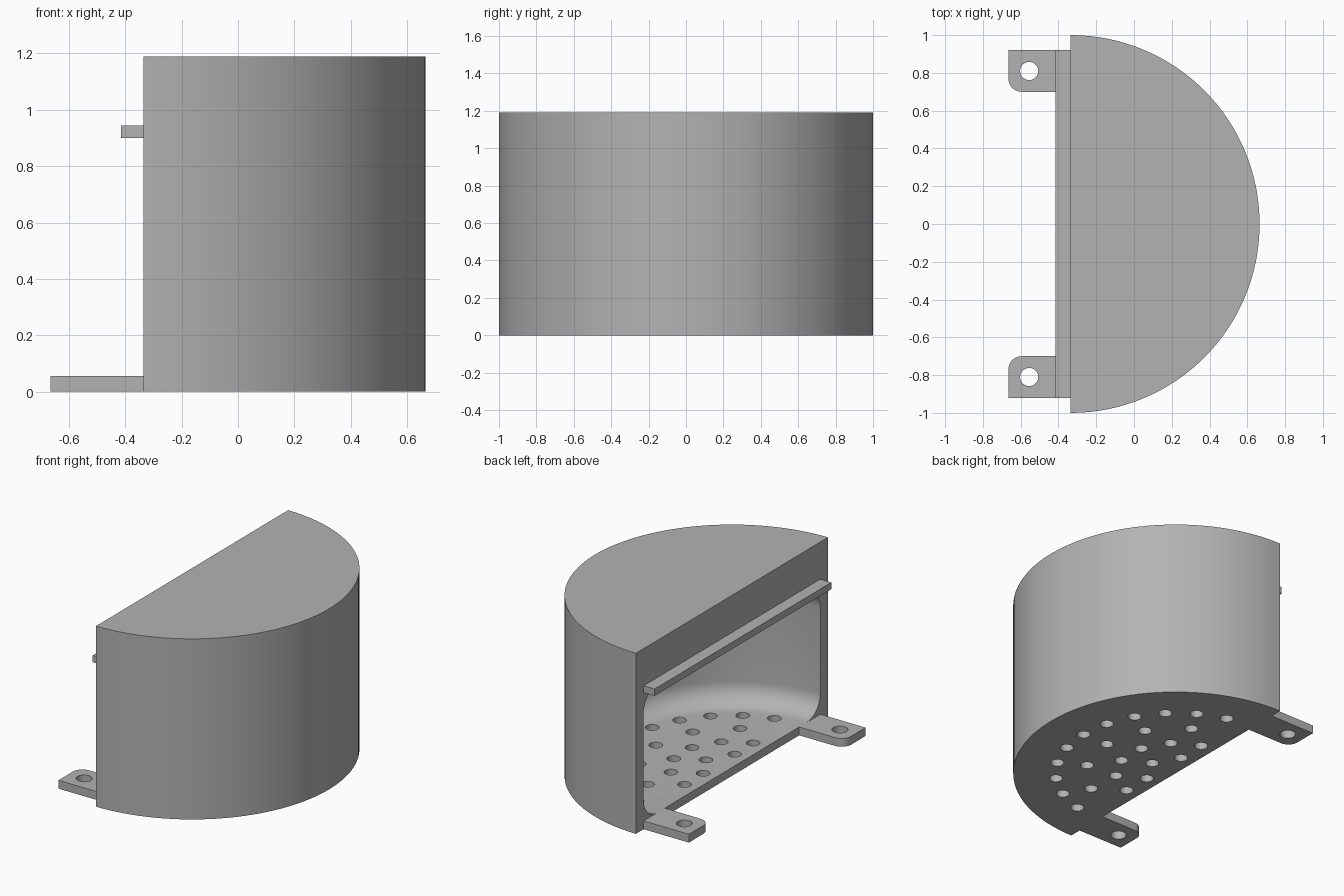
import bpy, bmesh, math
from mathutils import Matrix, Vector

if "Cube" in bpy.data.objects:
    bpy.data.objects.remove(bpy.data.objects["Cube"])

FLAT_X = -0.335          # plane of the open side, holds the drum axis
HEIGHT = 1.19
FLOOR = 0.055
INNER = 0.92
CEILING = 0.9
FILLET = 0.14

grey = bpy.data.materials.new("plain_grey")
grey.use_nodes = True
colour = (0.45, 0.45, 0.45, 1)
grey.diffuse_color = colour
grey.node_tree.nodes["Principled BSDF"].inputs["Base Color"].default_value = colour


def make_object(name, bm):
    bmesh.ops.recalc_face_normals(bm, faces=bm.faces)
    mesh = bpy.data.meshes.new(name)
    bm.to_mesh(mesh)
    bm.free()
    mesh.materials.append(grey)
    obj = bpy.data.objects.new(name, mesh)
    bpy.context.collection.objects.link(obj)
    return obj


def arc(cx, cy, r, start, end, steps):
    angles = [math.radians(start + (end - start) * i / steps) for i in range(steps + 1)]
    return [(cx + r * math.cos(a), cy + r * math.sin(a)) for a in angles]


def extrude_outline(name, outline, z0, z1):
    bm = bmesh.new()
    face = bm.faces.new([bm.verts.new((x, y, z0)) for x, y in outline])
    top = bmesh.ops.extrude_face_region(bm, geom=[face])
    verts = [v for v in top["geom"] if isinstance(v, bmesh.types.BMVert)]
    bmesh.ops.translate(bm, verts=verts, vec=(0, 0, z1 - z0))
    return make_object(name, bm)


def drill_cutter(name, centres, radius):
    bm = bmesh.new()
    for x, y in centres:
        bmesh.ops.create_cone(bm, cap_ends=True, segments=32, radius1=radius, radius2=radius,
                              depth=0.3, matrix=Matrix.Translation((x, y, FLOOR / 2)))
    return make_object(name, bm)


def lathe_cutter(name, profile, steps):
    bm = bmesh.new()
    verts = [bm.verts.new((FLAT_X + r, 0, z)) for r, z in profile]
    edges = [bm.edges.new(pair) for pair in zip(verts, verts[1:])]
    bmesh.ops.spin(bm, geom=verts + edges, cent=(FLAT_X, 0, 0), axis=(0, 0, 1),
                   angle=math.tau, steps=steps, use_merge=True)
    bmesh.ops.remove_doubles(bm, verts=bm.verts, dist=0.0001)
    return make_object(name, bm)


def cut(obj, cutters):
    for cutter in cutters:
        cutter.hide_render = True
        mod = obj.modifiers.new("cut", "BOOLEAN")
        mod.operation = "DIFFERENCE"
        mod.solver = "EXACT"
        mod.object = cutter
    bpy.context.view_layer.update()
    result = obj.evaluated_get(bpy.context.evaluated_depsgraph_get())
    mesh = bpy.data.meshes.new_from_object(result)
    obj.modifiers.clear()
    obj.data = mesh
    for cutter in cutters:
        bpy.data.objects.remove(cutter)


def smooth(obj):
    bpy.ops.object.select_all(action="DESELECT")
    obj.select_set(True)
    bpy.context.view_layer.objects.active = obj
    bpy.ops.object.shade_smooth_by_angle(angle=math.radians(30))


# Half drum with a rounded cavity open on the flat side
shell = extrude_outline("half_drum_shell", arc(FLAT_X, 0, 1, -90, 90, 64), 0, HEIGHT)
profile = [(0, FLOOR)]
profile += arc(INNER - FILLET, FLOOR + FILLET, FILLET, -90, 0, 10)
profile += arc(INNER - FILLET, CEILING - FILLET, FILLET, 0, 90, 10)
profile += [(0, CEILING)]
cavity = lathe_cutter("cavity_cutter", profile, 128)

# Rings of drain holes in the floor: radius, outermost angle, spacing
drains = []
for radius, limit, step in ((0.19, 60, 60), (0.37, 75, 30), (0.555, 60, 30), (0.74, 75, 15)):
    for angle in range(-limit, limit + 1, step):
        a = math.radians(angle)
        drains.append((FLAT_X + radius * math.cos(a), radius * math.sin(a)))
cut(shell, [cavity, drill_cutter("drain_cutter", drains, 0.041)])
smooth(shell)

# Mounting tabs with one rounded corner and a screw hole
for name, side in (("back_tab", 1), ("front_tab", -1)):
    outline = [(FLAT_X, 0.92), (-0.665, 0.92)]
    outline += arc(-0.595, 0.77, 0.07, 180, 270, 10) + [(FLAT_X, 0.70)]
    tab = extrude_outline(name, [(x, y * side) for x, y in outline], 0, FLOOR)
    cut(tab, [drill_cutter("screw_cutter", [(-0.555, 0.81 * side)], 0.048)])
    smooth(tab)

# Ledge bar above the opening
extrude_outline("ledge_bar", [(-0.415, -0.92), (FLAT_X, -0.92), (FLAT_X, 0.92), (-0.415, 0.92)],
                0.9, 0.945)
